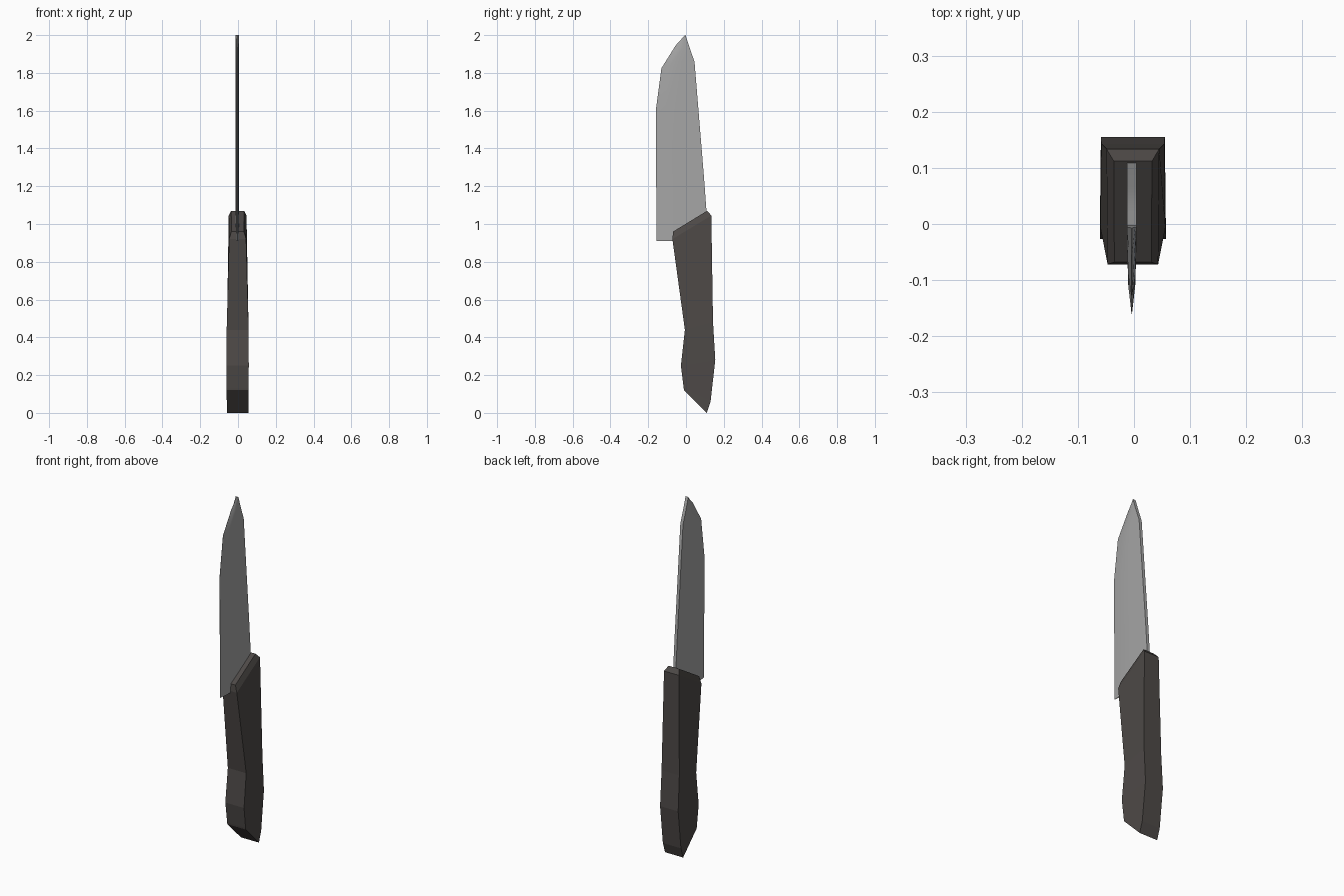
import bpy, bmesh

if "Cube" in bpy.data.objects:
    bpy.data.objects.remove(bpy.data.objects["Cube"])


def material(name, rgb):
    m = bpy.data.materials.new(name)
    m.diffuse_color = (*rgb, 1)
    m.use_nodes = True
    m.node_tree.nodes["Principled BSDF"].inputs["Base Color"].default_value = m.diffuse_color
    return m


def loft(name, rings, mat):
    """Skin closed rings of points and cap both ends."""
    bm = bmesh.new()
    vr = [[bm.verts.new(p) for p in r] for r in rings]
    n = len(rings[0])
    for a, b in zip(vr, vr[1:]):
        for i in range(n):
            j = (i + 1) % n
            bm.faces.new((a[i], a[j], b[j], b[i]))
    bm.faces.new(vr[0][::-1])
    bm.faces.new(vr[-1])
    bmesh.ops.remove_doubles(bm, verts=bm.verts, dist=0.0003)
    bmesh.ops.recalc_face_normals(bm, faces=bm.faces)
    me = bpy.data.meshes.new(name)
    bm.to_mesh(me)
    bm.free()
    ob = bpy.data.objects.new(name, me)
    bpy.context.collection.objects.link(ob)
    me.materials.append(mat)
    return ob


steel = material("steel grey", (0.38, 0.38, 0.38))
dark = material("dark brown grip", (0.075, 0.067, 0.063))

# Handle: slanted sections (front y, front z, back y, back z, front half width, back half width)
handle = [
    (-0.010, 0.120, 0.110, 0.000, 0.058, 0.057),
    (-0.012, 0.130, 0.130, 0.060, 0.058, 0.057),
    (-0.027, 0.250, 0.155, 0.280, 0.059, 0.057),
    (-0.006, 0.440, 0.143, 0.480, 0.058, 0.056),
    (-0.072, 0.920, 0.134, 1.045, 0.045, 0.047),
    (-0.068, 0.960, 0.112, 1.070, 0.033, 0.034),
]
CX = -0.002
rings = [[(CX - f, fy, fz), (CX + f, fy, fz), (CX + b, by, bz), (CX - b, by, bz)]
         for fy, fz, by, bz, f, b in handle]
loft("handle", rings, dark)

# Blade: stations (edge y, edge z, spine y, spine z), ground thin towards the edge
blade = [
    (-0.155, 0.910, 0.120, 0.910),
    (-0.158, 1.250, 0.095, 1.250),
    (-0.160, 1.600, 0.067, 1.590),
    (-0.130, 1.825, 0.045, 1.860),
    (-0.055, 1.945, 0.020, 1.930),
    (-0.007, 1.998, -0.003, 2.000),
]
BX = -0.004
levels = [(0.0, 0.0004), (0.22, 0.0062), (0.55, 0.0085), (1.0, 0.0085)]
rings = []
for ey, ez, sy, sz in blade:
    side = [(h, ey + (sy - ey) * t, ez + (sz - ez) * t) for t, h in levels]
    rings.append([(BX + h, y, z) for h, y, z in side] +
                 [(BX - h, y, z) for h, y, z in reversed(side)])
ob = loft("blade", rings, steel)
bpy.context.view_layer.objects.active = ob
ob.select_set(True)
bpy.ops.object.shade_smooth_by_angle(angle=0.5)
